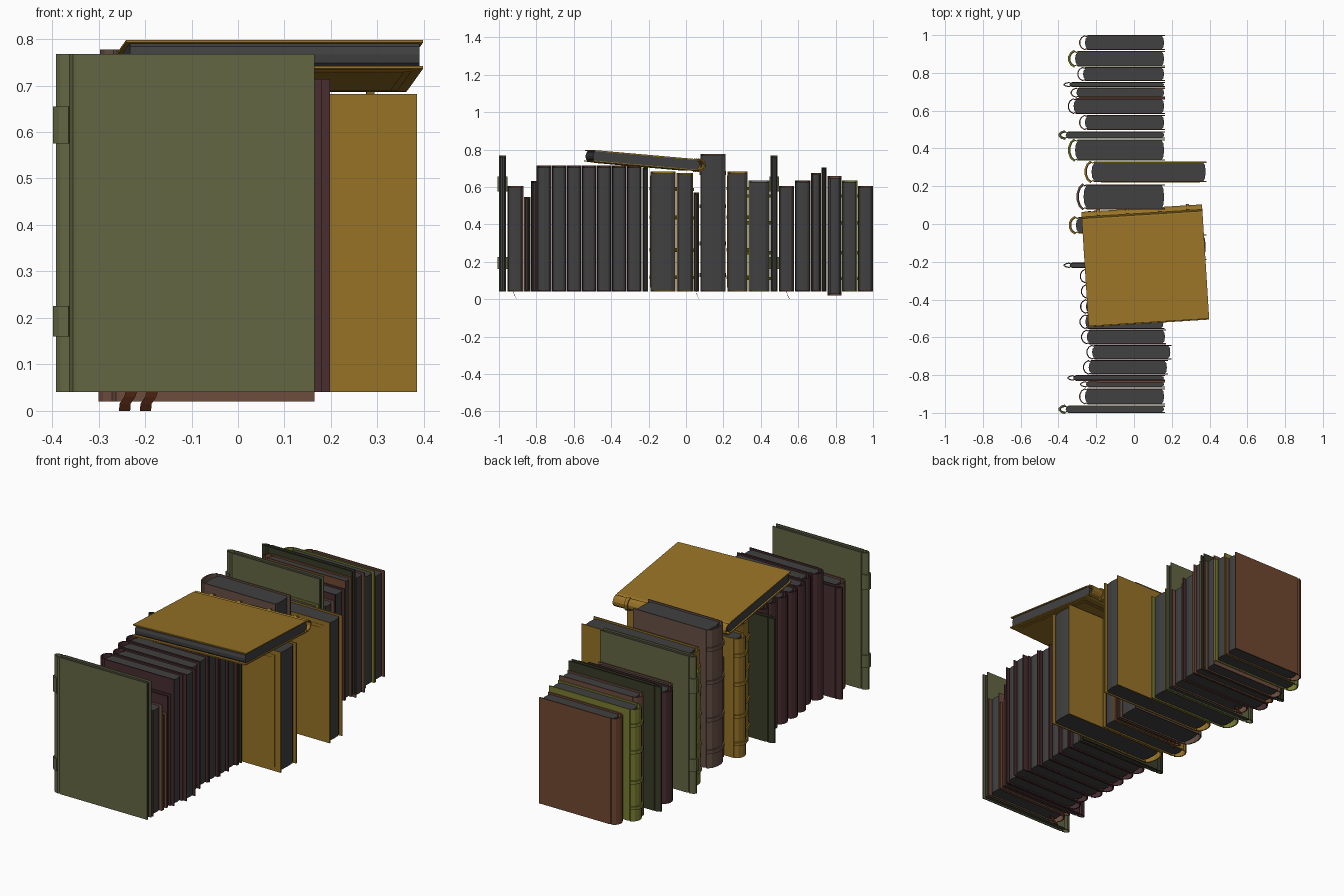
import bpy, bmesh, math
from mathutils import Vector, Matrix

if "Cube" in bpy.data.objects:
    bpy.data.objects.remove(bpy.data.objects["Cube"])


def mat(name, r, g, b):
    m = bpy.data.materials.new(name)
    m.diffuse_color = (r, g, b, 1)
    m.use_nodes = True
    m.node_tree.nodes["Principled BSDF"].inputs["Base Color"].default_value = m.diffuse_color
    return m


M = {
    "pages": mat("grey pages", 0.052, 0.052, 0.053),
    "green": mat("sage green", 0.125, 0.133, 0.055),
    "dark": mat("dark green", 0.042, 0.045, 0.022),
    "gold": mat("ochre gold", 0.31, 0.17, 0.019),
    "olive": mat("olive yellow", 0.19, 0.20, 0.03),
    "maroon": mat("dark maroon", 0.065, 0.026, 0.029),
    "brown": mat("leather brown", 0.16, 0.066, 0.030),
    "umber": mat("dusty umber", 0.135, 0.082, 0.060),
    "rose": mat("rose brown", 0.155, 0.072, 0.048),
    "ribbon": mat("ribbon red brown", 0.085, 0.02, 0.007),
}


def offset(path, d):
    """Move an open 2D path to its left by d."""
    out = []
    for i, p in enumerate(path):
        n = Vector((0, 0))
        for a, b in ((i - 1, i), (i, i + 1)):
            if a >= 0 and b < len(path):
                e = (path[b] - path[a]).normalized()
                n += Vector((-e.y, e.x))
        out.append(p + n.normalized() * d)
    return out


def prism(bm, poly, z0, z1):
    """Extrude a closed 2D outline between two heights."""
    lo = [bm.verts.new((p[0], p[1], z0)) for p in poly]
    hi = [bm.verts.new((p[0], p[1], z1)) for p in poly]
    n = len(poly)
    bm.faces.new(lo[::-1])
    bm.faces.new(hi)
    for i in range(n):
        j = (i + 1) % n
        bm.faces.new((lo[i], lo[j], hi[j], hi[i]))


def strip(bm, outer, inner, z0, z1):
    """Extrude the wall between two matching 2D paths."""
    for i in range(len(outer) - 1):
        prism(bm, [outer[i], inner[i], inner[i + 1], outer[i + 1]], z0, z1)
    bmesh.ops.remove_doubles(bm, verts=bm.verts, dist=1e-6)
    # drop the internal walls shared by neighbouring segments
    seen = {}
    for f in bm.faces:
        seen.setdefault(frozenset(v.index for v in f.verts), []).append(f)
    bm.verts.index_update()
    seen = {}
    for f in bm.faces:
        seen.setdefault(frozenset(v.index for v in f.verts), []).append(f)
    twins = [f for fs in seen.values() if len(fs) > 1 for f in fs]
    bmesh.ops.delete(bm, geom=twins, context='FACES_ONLY')


def finish(bm, name, material, xf):
    bmesh.ops.recalc_face_normals(bm, faces=bm.faces)
    me = bpy.data.meshes.new(name)
    bm.to_mesh(me)
    bm.free()
    me.materials.append(M[material])
    ob = bpy.data.objects.new(name, me)
    ob.matrix_world = xf
    bpy.context.collection.objects.link(ob)
    return ob


def book(name, colour, tip, fore, t, z0, z1, xf, bands=(), frame=False):
    """Hardback: spine tip at -x, fore edge at +x, thickness t along y."""
    h = t / 2
    # case: two boards, hinge grooves and a hollow spine
    half = [(fore, h), (tip + .045, h), (tip + .037, h - .005), (tip + .029, h),
            (tip + .010, h * .72), (tip, h * .25)]
    path = [Vector(p) for p in half] + [Vector((x, -y)) for x, y in half[::-1]]
    bm = bmesh.new()
    strip(bm, path, offset(path, .006), z0, z1)
    finish(bm, name + "_case", colour, xf)
    # page block with rounded back and softened fore edge
    g, f, s = h - .0055, fore - .006, tip + .03
    prof = [(f - .012, g), (f - .003, g * .7), (f, 0), (f - .003, -g * .7), (f - .012, -g),
            (s + .016, -g), (s + .004, -g * .6), (s, 0), (s + .004, g * .6), (s + .016, g)]
    bm = bmesh.new()
    prism(bm, prof[::-1], z0 + .007, z1 - .009)
    finish(bm, name + "_pages", "pages", xf)
    # raised bands around the spine
    for k, (a, b) in enumerate(bands):
        bm = bmesh.new()
        core = path[3:-3]
        strip(bm, offset(core, -.007), core, z0 + a * (z1 - z0), z0 + b * (z1 - z0))
        finish(bm, f"{name}_band_{k + 1}", colour, xf)
    # stepped border on the front board
    if frame:
        for k, (i, j) in enumerate(((.035, .022), (.052, .038))):
            bm = bmesh.new()
            y = -h - .0015 * k
            x0, x1 = tip + .045 + i, fore - i
            prism(bm, [(x0, y - .0015), (x1, y - .0015), (x1, y), (x0, y)], z0 + j, z1 - j)
            finish(bm, f"{name}_panel_{k + 1}", colour, xf)


two = ((.165, .255), (.735, .845))
four = [(c - .014, c + .014) for c in (.12, .35, .62, .86)]
B = .04

# shelf row: name, colour, y start, y end, spine tip, fore edge, bottom, top, bands, frame
row = [
    ("tall_green_book_a", "green", -1.0, -.962, -.392, .165, B, .768, two, False),
    ("ribbon_book_a", "rose", -.955, -.87, -.29, .165, B, .605, (), False),
    ("small_brown_book", "brown", -.865, -.832, -.285, .165, B, .547, (), False),
    ("thin_maroon_book", "maroon", -.83, -.80, -.352, .165, B, .633, (), False),
]
# matching seven volume set, pushed in unevenly
shift = (.015, .033, .005, -.003, 0, .004, -.002)
for k, dx in enumerate(shift):
    y = -.798 + k * .0805
    row.append((f"set_volume_{k + 1}", "maroon", y, y + .078, -.285 + dx, .165 + dx,
                B, .714, (), False))
row += [
    ("dark_green_book_a", "dark", -.233, -.204, -.372, .165, B, .705, (), False),
    ("gold_book_a", "gold", -.19, -.055, -.26, .385, B, .682, four, True),
    ("gold_book_b", "gold", -.05, .037, -.338, .165, B, .675, four, False),
    ("ribbon_book_b", "brown", .04, .07, -.26, .165, B, .57, (), False),
    ("thick_umber_book", "umber", .078, .21, -.297, .165, B, .777, four, False),
    ("gold_book_c", "gold", .222, .33, -.255, .385, B, .682, four, True),
    ("olive_book_a", "olive", .335, .447, -.342, .165, B, .635, four, False),
    ("tall_green_book_b", "green", .452, .49, -.392, .165, B, .768, two, False),
    ("ribbon_book_c", "rose", .497, .578, -.29, .165, B, .605, (), False),
    ("maroon_book", "maroon", .582, .666, -.35, .165, B, .635, (), False),
    ("brown_book_a", "brown", .668, .722, -.335, .165, B, .675, (), False),
    ("dark_green_book_b", "dark", .724, .752, -.372, .165, B, .705, (), False),
    ("rose_book", "rose", .756, .832, -.30, .165, .02, .658, (), False),
    ("olive_book_b", "olive", .834, .916, -.342, .165, B, .635, four, False),
    ("brown_book_b", "brown", .92, 1.0, -.29, .165, B, .605, (), False),
]
for n, c, y0, y1, tip, fore, z0, z1, bands, fr in row:
    book(n, c, tip, fore, y1 - y0, z0, z1, Matrix.Translation((0, (y0 + y1) / 2, 0)), bands, fr)

# gold book lying on top of the row, slightly tilted and turned
lay = Matrix(((0, 0, -1), (-1, 0, 0), (0, 1, 0))).to_4x4()
xf = (Matrix.Translation((.06, -.225, .741)) @ Matrix.Rotation(math.radians(3.6), 4, 'Z')
      @ Matrix.Rotation(math.radians(-5), 4, 'X') @ lay)
book("lying_gold_book", "gold", -.31, .30, .062, -.32, .32, xf, four, True)

# ribbon markers hanging below three books
for k, (x, y) in enumerate(((-.225, -.925), (-.18, .052), (-.225, .535))):
    bm = bmesh.new()
    rows = []
    for dx, dy, z in ((0, 0, .055), (-.008, .004, .03), (-.018, .010, .015), (-.019, .018, 0)):
        rows.append([bm.verts.new((x + dx + a, y + dy + b, z))
                     for a, b in ((-.012, 0), (.012, 0), (.012, .002), (-.012, .002))])
    for a, b in zip(rows, rows[1:]):
        for i in range(4):
            j = (i + 1) % 4
            bm.faces.new((a[i], a[j], b[j], b[i]))
    bm.faces.new(rows[0])
    bm.faces.new(rows[-1])
    finish(bm, f"ribbon_marker_{k + 1}", "ribbon", Matrix())
